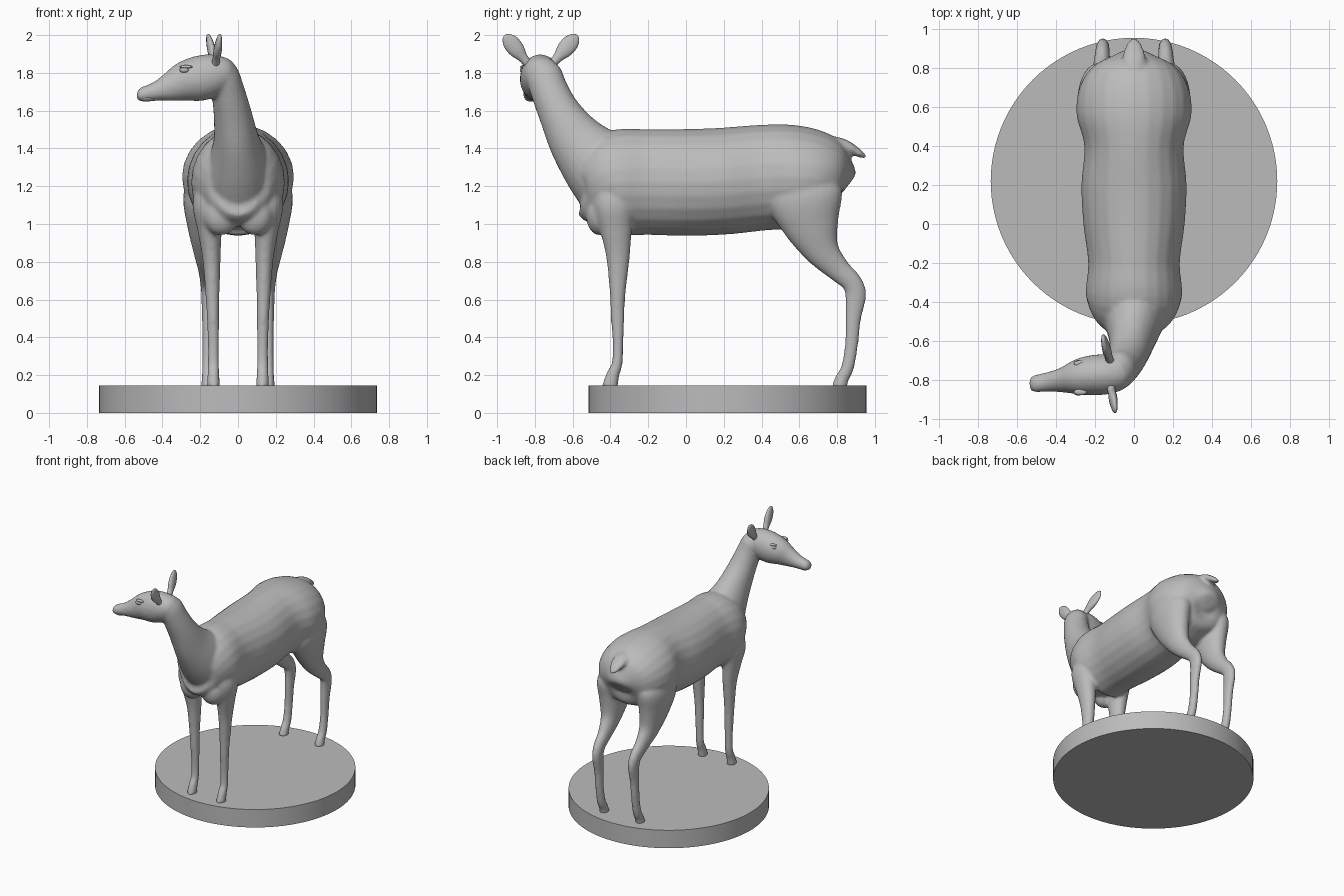
import bpy, bmesh, math
from mathutils import Vector

if "Cube" in bpy.data.objects:
    bpy.data.objects.remove(bpy.data.objects["Cube"])

grey = bpy.data.materials.new("plain grey")
grey.use_nodes = True
COLOUR = (0.5, 0.5, 0.5, 1)
grey.diffuse_color = COLOUR
grey.node_tree.nodes["Principled BSDF"].inputs["Base Color"].default_value = COLOUR


def smooth_path(stations, steps=5):
    """Catmull-Rom through stations of (x, y, z, half width, half depth)."""
    pts = [Vector(s) for s in stations]
    pts = [2 * pts[0] - pts[1]] + pts + [2 * pts[-1] - pts[-2]]
    out = []
    for p0, p1, p2, p3 in zip(pts, pts[1:], pts[2:], pts[3:]):
        for k in range(steps):
            t = k / steps
            out.append(p1 + (p2 - p0) * (t / 2)
                       + (2 * p0 - 5 * p1 + 4 * p2 - p3) * (t * t / 2)
                       + (3 * p1 - p0 - 3 * p2 + p3) * (t ** 3 / 2))
    return out + [pts[-2]]


def loft(bm, stations, side, mirror=False, sides=24):
    """Skin elliptical rings along a path; side is the direction of the width."""
    for sign in ((1, -1) if mirror else (1,)):
        path = smooth_path(stations)
        centres = [Vector((sign * p[0], p[1], p[2])) for p in path]
        rings = []
        for i, (c, p) in enumerate(zip(centres, path)):
            tangent = (centres[min(i + 1, len(path) - 1)] - centres[max(i - 1, 0)]).normalized()
            a = Vector(side)
            a = (a - tangent * a.dot(tangent)).normalized()
            b = tangent.cross(a)
            ring = []
            for k in range(sides):
                ang = math.tau * k / sides
                ring.append(bm.verts.new(c + a * (max(p[3], .004) * math.cos(ang))
                                         + b * (max(p[4], .004) * math.sin(ang))))
            rings.append(ring)
        for r, s in zip(rings, rings[1:]):
            for k in range(sides):
                n = (k + 1) % sides
                bm.faces.new((r[k], r[n], s[n], s[k]))
        bm.faces.new(rings[0])
        bm.faces.new(rings[-1])


def ball(bm, centre, scale):
    made = bmesh.ops.create_uvsphere(bm, u_segments=20, v_segments=12, radius=1)["verts"]
    for v in made:
        v.co = Vector(c + s * x for c, s, x in zip(centre, scale, v.co))


def finish(bm, name):
    bmesh.ops.recalc_face_normals(bm, faces=bm.faces)
    for f in bm.faces:
        f.smooth = True
    mesh = bpy.data.meshes.new(name)
    bm.to_mesh(mesh)
    bm.free()
    mesh.materials.append(grey)
    ob = bpy.data.objects.new(name, mesh)
    bpy.context.collection.objects.link(ob)
    return ob


X, Y = (1, 0, 0), (0, 1, 0)
bm = bmesh.new()

# Trunk from chest to rump
loft(bm, [(0, -.55, 1.16, .07, .07), (0, -.51, 1.16, .17, .18), (0, -.38, 1.215, .245, .275),
          (0, -.2, 1.222, .235, .28), (0, 0, 1.22, .26, .283), (0, .2, 1.227, .27, .283),
          (0, .4, 1.245, .255, .28), (0, .56, 1.25, .295, .275), (0, .7, 1.24, .28, .25),
          (0, .8, 1.22, .215, .195), (0, .84, 1.21, .13, .12), (0, .855, 1.2, .04, .04)], X)

# Neck, turning toward the right side at the top
loft(bm, [(0, -.36, 1.22, .2, .24), (0, -.48, 1.33, .16, .195), (-.01, -.585, 1.45, .12, .15),
          (-.03, -.67, 1.59, .1, .113), (-.055, -.725, 1.71, .088, .1),
          (-.08, -.755, 1.8, .08, .095), (-.1, -.765, 1.86, .05, .06)], X)

# Head and muzzle
loft(bm, [(-.01, -.765, 1.81, .03, .03), (-.045, -.765, 1.805, .075, .075),
          (-.12, -.77, 1.79, .1, .11), (-.2, -.775, 1.772, .104, .12),
          (-.28, -.785, 1.755, .094, .107), (-.36, -.8, 1.725, .066, .078),
          (-.44, -.81, 1.7, .05, .05), (-.51, -.82, 1.686, .044, .038),
          (-.535, -.822, 1.688, .028, .022)], Y)

# Chest muscles and shoulders
for s in (1, -1):
    ball(bm, (s * .09, -.46, 1.05), (.095, .07, .11))

# Front legs
loft(bm, [(.155, -.38, 1.22, .06, .09), (.155, -.38, 1.1, .085, .11), (.15, -.37, .97, .065, .085),
          (.14, -.36, .82, .048, .062), (.135, -.362, .62, .037, .041), (.132, -.362, .5, .033, .036),
          (.13, -.36, .36, .03, .028), (.13, -.365, .26, .03, .029),
          (.13, -.388, .2, .032, .035), (.13, -.405, .13, .035, .044)], X, True)

# Hind legs with thigh and hock
loft(bm, [(.16, .62, 1.26, .09, .16), (.18, .63, 1.14, .11, .2), (.178, .665, .99, .09, .15),
          (.172, .72, .86, .065, .095), (.166, .8, .765, .046, .066), (.162, .878, .69, .038, .055),
          (.16, .898, .62, .034, .056), (.16, .885, .5, .031, .042), (.16, .876, .36, .029, .035),
          (.16, .855, .24, .031, .034), (.16, .825, .18, .032, .036),
          (.16, .81, .13, .035, .042)], X, True)

# Tail
loft(bm, [(0, .68, 1.44, .03, .03), (0, .76, 1.44, .045, .028), (0, .84, 1.418, .06, .03),
          (0, .91, 1.378, .045, .022), (0, .955, 1.35, .012, .008)], X)

# Blend the overlapping forms into one smooth skin
deer = finish(bm, "deer_body")
remesh = deer.modifiers.new("blend", "REMESH")
remesh.mode = "VOXEL"
remesh.voxel_size = .012
remesh.use_smooth_shade = True
soften = deer.modifiers.new("soften", "SMOOTH")
soften.factor = .5
soften.iterations = 5

# Ears: flattened leaves, one on each side of the head
for name, base, tip in (("left_ear", (-.12, -.715, 1.84), (-.16, -.575, 2.0)),
                        ("right_ear", (-.12, -.83, 1.84), (-.095, -.96, 2.0))):
    bm = bmesh.new()
    b, t = Vector(base), Vector(tip)
    loft(bm, [(*b.lerp(t, f), w, d) for f, w, d in
              ((0, .022, .022), (.25, .02, .026), (.5, .022, .042),
               (.75, .018, .043), (.93, .011, .026), (1, .004, .006))], X, sides=16)
    finish(bm, name)

# Eyes and brow ridges
for name, y, s in (("left_eye", -.712, 1), ("right_eye", -.866, -1)):
    bm = bmesh.new()
    ball(bm, (-.285, y, 1.815), (.024, .014, .014))
    ball(bm, (-.275, y - s * .004, 1.832), (.034, .016, .009))
    finish(bm, name)

# Lips
bm = bmesh.new()
ball(bm, (-.485, -.818, 1.665), (.045, .036, .017))
finish(bm, "lower_lip")

# Round stand
bm = bmesh.new()
bmesh.ops.create_cone(bm, cap_ends=True, segments=96, radius1=.735, radius2=.735, depth=.145)
bmesh.ops.translate(bm, verts=bm.verts, vec=(0, .22, .0725))
stand = finish(bm, "stand")
bpy.ops.object.select_all(action="DESELECT")
stand.select_set(True)
bpy.context.view_layer.objects.active = stand
bpy.ops.object.shade_smooth_by_angle(angle=math.radians(30))
